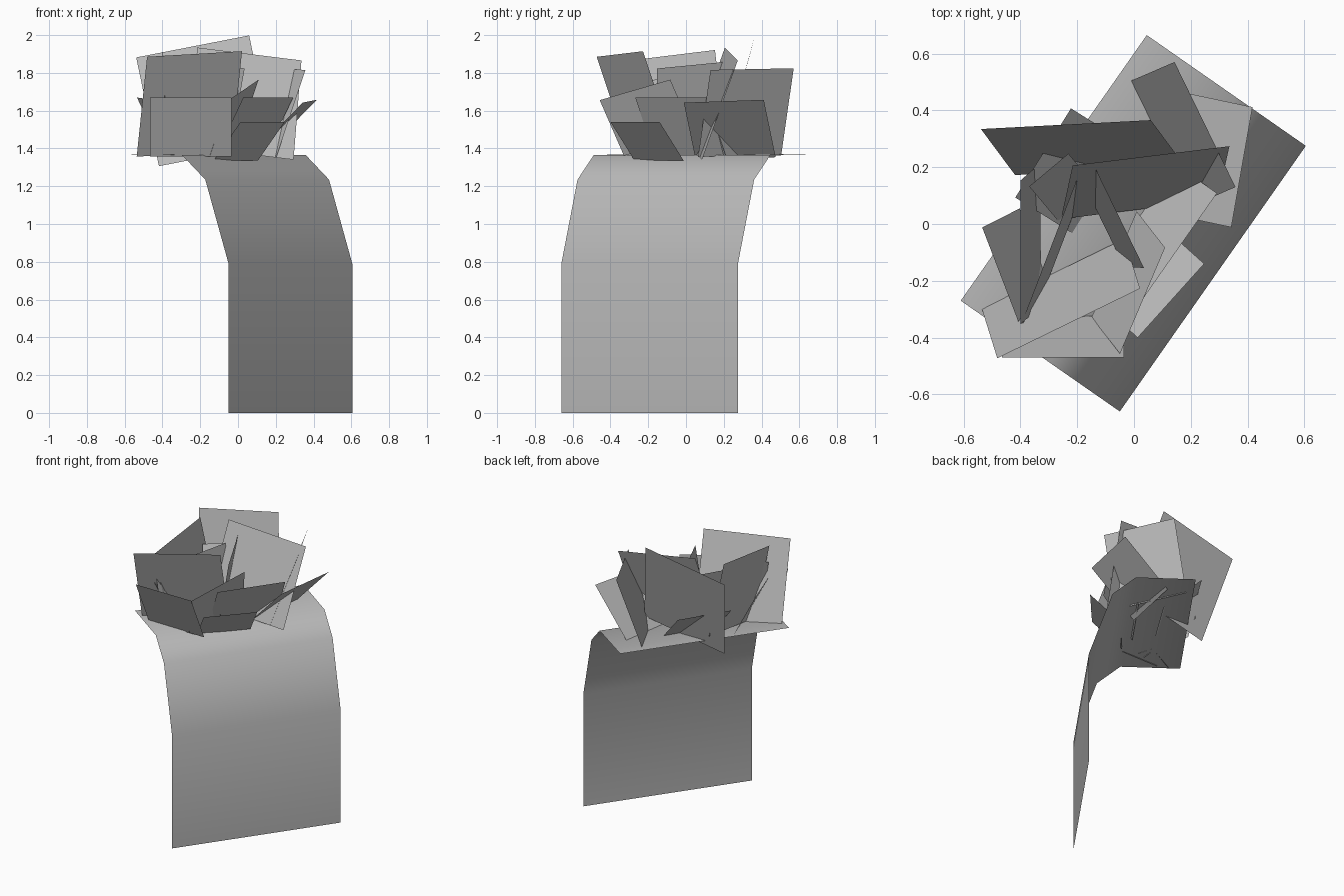
import bpy
from math import radians
from mathutils import Euler, Vector

cube = bpy.data.objects.get("Cube")
if cube:
    bpy.data.objects.remove(cube, do_unlink=True)

GREY = (0.5, 0.5, 0.5, 1)
grey = bpy.data.materials.new("plain_grey")
grey.use_nodes = True
grey.diffuse_color = GREY
grey.node_tree.nodes["Principled BSDF"].inputs["Base Color"].default_value = GREY


def add_mesh(name, verts, faces):
    mesh = bpy.data.meshes.new(name)
    mesh.from_pydata(verts, [], faces)
    mesh.materials.append(grey)
    obj = bpy.data.objects.new(name, mesh)
    bpy.context.collection.objects.link(obj)
    return obj


# Hanging sheet: a bent profile of (depth share, height) swept along its width
corner = Vector((-0.05, -0.66, 0))
width_step = Vector((0.655, 0.935, 0))
depth_step = Vector((-0.56, 0.39, 0))
profile = [(0, 0), (0, 0.79), (0.22, 1.235), (0.44, 1.365), (1, 1.37)]
sheet_verts = []
for share, height in profile:
    point = corner + depth_step * share + Vector((0, 0, height))
    sheet_verts += [point, point + width_step]
sheet_faces = [(i, i + 1, i + 3, i + 2) for i in range(0, len(sheet_verts) - 2, 2)]
sheet = add_mesh("hanging_sheet", sheet_verts, sheet_faces)
for poly in sheet.data.polygons:
    poly.use_smooth = True


# Leaf card: hung from the middle of its top edge, angles in degrees
def leaf(name, top, width, turn, lean, roll=0, aspect=1):
    rotation = Euler((radians(lean), radians(-roll), radians(turn)), "XYZ").to_matrix()
    half, drop = width / 2, -width * aspect
    outline = [(-half, 0, 0), (half, 0, 0), (half, 0, drop), (-half, 0, drop)]
    verts = [Vector(top) + rotation @ Vector(point) for point in outline]
    add_mesh(name, verts, [range(len(verts))])


# Tall upright leaves
leaf("tall_leaf_back", top=(-0.24, 0.35, 1.94), width=0.61, turn=3, lean=-16, roll=11)
leaf("tall_leaf_middle", top=(0.06, 0.24, 1.9), width=0.56, turn=7, lean=-19, roll=-7)
leaf("tall_leaf_front", top=(-0.23, -0.35, 1.9), width=0.56, turn=26, lean=19, roll=3)
leaf("tall_leaf_left", top=(0.25, 0.35, 1.82), width=0.49, turn=116, lean=20, roll=1)
leaf("tall_leaf_right", top=(-0.4, -0.1, 1.89), width=0.51, turn=-90, lean=8, roll=-7)
leaf("tall_leaf_inner", top=(-0.05, 0.02, 1.84), width=0.39, turn=116, lean=9, roll=5)
leaf("tall_leaf_core", top=(-0.3, -0.1, 1.77), width=0.54, turn=-111, lean=5, roll=-5, aspect=0.7)

# Short leaves spreading outward
leaf("low_leaf_front", top=(-0.25, -0.47, 1.67), width=0.43, turn=0, lean=25, aspect=0.8)
leaf("low_leaf_front_left", top=(0.03, -0.27, 1.71), width=0.42, turn=67, lean=25, roll=15, aspect=0.8)
leaf("low_leaf_corner", top=(0.13, -0.27, 1.54), width=0.35, turn=48, lean=43, aspect=0.8)
leaf("low_leaf_side", top=(0.16, -0.08, 1.67), width=0.46, turn=55, lean=30, aspect=0.8)
leaf("low_leaf_left", top=(0.38, 0.2, 1.65), width=0.43, turn=80, lean=45, roll=2)
leaf("low_leaf_right", top=(-0.47, -0.18, 1.66), width=0.36, turn=-69, lean=27, roll=-3, aspect=0.9)
leaf("low_leaf_back", top=(-0.32, 0.25, 1.58), width=0.37, turn=-122, lean=48, aspect=0.9)
leaf("low_leaf_inner", top=(-0.3, 0.19, 1.75), width=0.18, turn=40, lean=-26, aspect=2)
